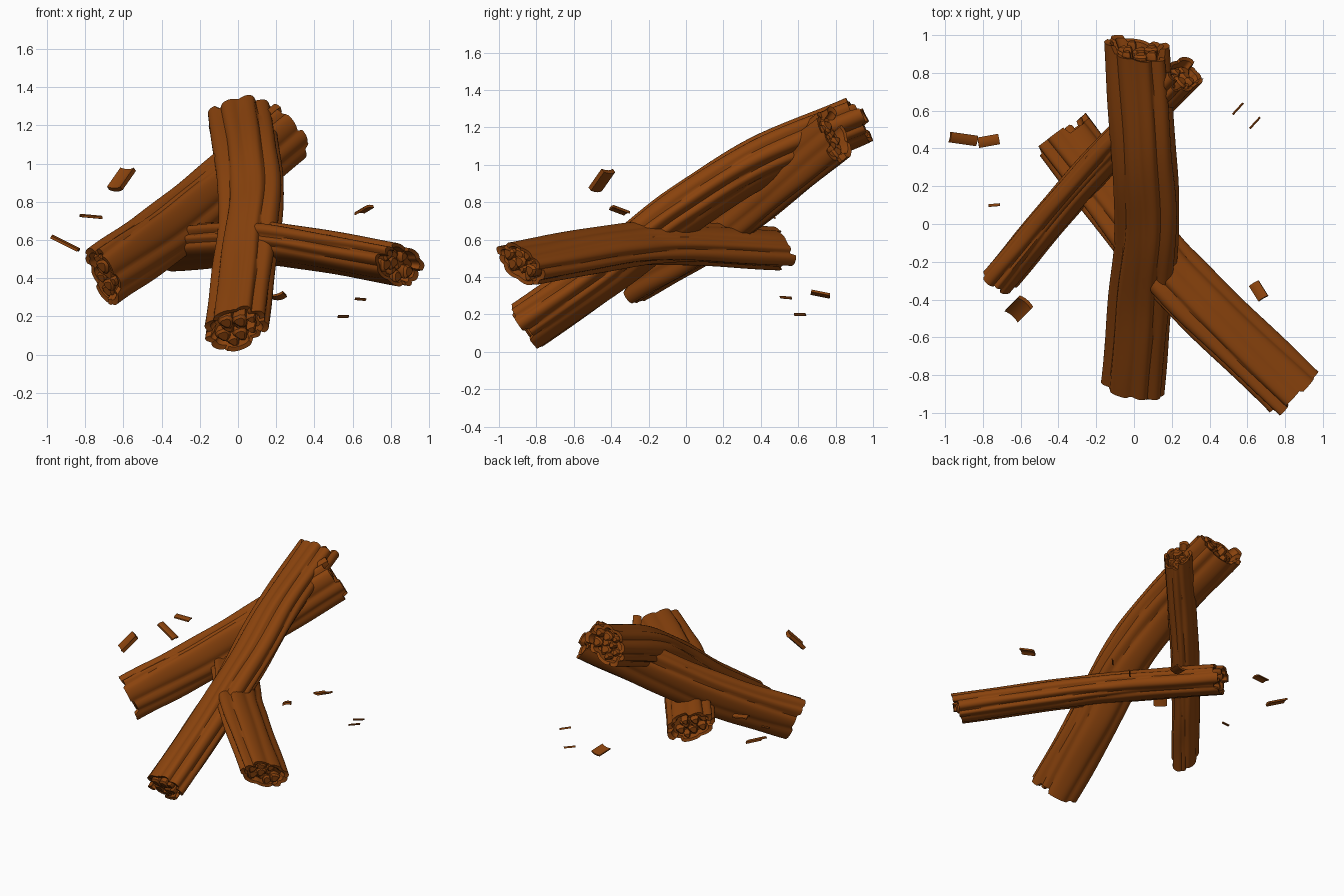
import bpy, bmesh, math, random
from mathutils import Vector

cube = bpy.data.objects.get("Cube")
if cube:
    bpy.data.objects.remove(cube, do_unlink=True)

bark = bpy.data.materials.new("bark_brown")
bark.use_nodes = True
BROWN = (0.255, 0.056, 0.004, 1)
bark.diffuse_color = BROWN
bark.node_tree.nodes["Principled BSDF"].inputs["Base Color"].default_value = BROWN
UP = Vector((0, 0, 1))
SIDES, RINGS = 80, 36


def make_object(name, bm, angle=40):
    bmesh.ops.recalc_face_normals(bm, faces=bm.faces)
    mesh = bpy.data.meshes.new(name)
    bm.to_mesh(mesh)
    bm.free()
    mesh.materials.append(bark)
    obj = bpy.data.objects.new(name, mesh)
    bpy.context.collection.objects.link(obj)
    bpy.ops.object.select_all(action='DESELECT')
    obj.select_set(True)
    bpy.context.view_layer.objects.active = obj
    bpy.ops.object.shade_smooth_by_angle(angle=math.radians(angle))


def spline(points, s):
    """Smooth curve through the points, s from 0 to 1."""
    p = [Vector(q) for q in points]
    p = [p[0] * 2 - p[1]] + p + [p[-1] * 2 - p[-2]]
    spans = len(p) - 3
    i = min(int(s * spans), spans - 1)
    u = s * spans - i
    a, b, c, d = p[i:i + 4]
    return (b * 2 + (c - a) * u + (a * 2 - b * 5 + c * 4 - d) * u * u
            + (b * 3 - a - c * 3 + d) * u ** 3) / 2


def frame(points, s, roll):
    """Position, direction, width axis and thickness axis along the log."""
    lo, hi = max(s - .01, 0), min(s + .01, 1)
    t = (spline(points, hi) - spline(points, lo)).normalized()
    w = t.cross(UP).normalized()
    n = w.cross(t)
    return (spline(points, s), t, w * math.cos(roll) + n * math.sin(roll),
            n * math.cos(roll) - w * math.sin(roll))


def bridge(bm, a, b):
    for k in range(len(a)):
        m = (k + 1) % len(a)
        bm.faces.new((a[k], a[m], b[m], b[k]))


def stub(bm, centre, t, w, n, radius, length):
    """Rounded splinter showing in a broken log end."""
    rings = []
    for along, scale in ((-.06, 1), (length - .012, 1), (length, .65)):
        rings.append([bm.verts.new(centre + t * along + (w * math.cos(a) + n * math.sin(a))
                      * radius * scale * (1 + .15 * math.sin(a * 3)))
                      for a in (math.tau * k / 12 for k in range(12))])
    bridge(bm, rings[0], rings[1])
    bridge(bm, rings[1], rings[2])
    bm.faces.new(rings[2])


def make_log(name, points, half_width, half_thick, roll, shear, seed):
    rng = random.Random(seed)
    lobes = 9
    grooves = [math.tau * (k + rng.uniform(-.25, .25)) / lobes for k in range(lobes)]
    depths = [rng.uniform(.08, .2) for _ in grooves]
    phases = [rng.uniform(0, math.tau) for _ in grooves]
    jag = [[rng.uniform(-.03, .03) for _ in grooves] for _ in range(2)]

    def radius(a, s):
        r = 1.04
        for g, d, p in zip(grooves, depths, phases):
            off = (a - g - .09 * math.sin(s * 5 + p) + math.pi) % math.tau - math.pi
            r -= d * math.exp(-abs(off / .16) ** 1.5)
        return r + .025 * math.sin(s * 14 + phases[0] + a) * math.sin(a * 2 + s * 6)

    def ring(bm, s, scale, push):
        c, t, w, n = frame(points, s, roll)
        verts = []
        for k in range(SIDES):
            a = math.tau * k / SIDES
            ca, sa = math.cos(a), math.sin(a)
            # slightly squared oval cross-section
            box = (abs(ca) ** 2.4 + abs(sa) ** 2.4) ** (-1 / 2.4)
            r = radius(a, s) * scale * box
            lobe = sum(g < a for g in grooves) % lobes
            slide = push - shear * s * ca * scale
            slide += jag[0][lobe] if s == 0 else jag[1][lobe] if s == 1 else 0
            verts.append(bm.verts.new(c + w * ca * r * half_width
                                      + n * sa * r * half_thick + t * slide))
        return verts

    bm = bmesh.new()
    rings = [ring(bm, i / RINGS, 1, 0) for i in range(RINGS + 1)]
    for a, b in zip(rings, rings[1:]):
        bridge(bm, a, b)
    # hollowed, splintered ends
    for s, outer, sign in ((0, rings[0], -1), (1, rings[-1], 1)):
        lip = ring(bm, s, .82, sign * -.005)
        hollow = ring(bm, s, .72, sign * -.05)
        bridge(bm, outer, lip)
        bridge(bm, lip, hollow)
        bm.faces.new(hollow)
        c, t, w, n = frame(points, s, roll)
        for k in range(9):
            a = k * 2.4
            reach = .66 * math.sqrt((k + .5) / 9)
            centre = (c + w * math.cos(a) * reach * half_width
                      + n * math.sin(a) * reach * half_thick
                      - t * shear * s * math.cos(a) * reach)
            stub(bm, centre, t * sign, w, n, rng.uniform(.022, .04), rng.uniform(-.03, .012))
    make_object(name, bm)


def make_chip(name, centre, length, width, thick):
    """Small curled flake of bark."""
    c, u, v = Vector(centre), Vector(length), Vector(width)
    n = u.cross(v).normalized()
    bm = bmesh.new()
    rows = []
    for i in range(7):
        f = i / 6 - .5
        curl = n * (.25 - f * f) * v.length * .5
        rows.append([bm.verts.new(c + v * f + u * e + curl + n * h * thick / 2)
                     for e, h in ((-.5, -1), (.5, -1), (.5, 1), (-.5, 1))])
    for a, b in zip(rows, rows[1:]):
        bridge(bm, a, b)
    bm.faces.new(rows[0])
    bm.faces.new(rows[-1])
    make_object(name, bm, 30)


# Three leaning logs
make_log("long_log", [(-.01, -.87, .13), (.03, -.4, .455), (.07, 0, .765),
                      (.05, .4, 1.02), (.01, .935, 1.245)], .172, .118, .43, .02, 3)
make_log("side_log", [(-.705, -.29, .41), (-.27, .23, .722), (.26, .785, 1.16)],
         .09, .16, .18, 0, 8)
make_log("cross_log", [(-.38, .48, .552), (.04, -.07, .583), (.32, -.38, .56),
                       (.845, -.885, .47)], .168, .1, .36, 0, 5)

# Loose bark flakes around the logs
CHIPS = [
    ((-.61, -.45, .92), (.07, .07, .1), (.07, -.06, 0), .025),
    ((.66, -.355, .755), (.05, -.08, .03), (.05, .03, .01), .014),
    ((.55, .61, .2), (.055, .06, 0), (.004, -.004, .012), .006),
    ((.64, .535, .29), (.055, .06, -.005), (.004, -.004, .012), .006),
    ((-.905, .45, .58), (.14, -.02, -.07), (.01, .055, 0), .014),
    ((-.77, .44, .72), (.11, .02, -.01), (-.01, .055, 0), .01),
    ((.21, .72, .31), (.02, .1, -.02), (.07, 0, .015), .012),
    ((-.74, .1, .5), (.06, .005, 0), (0, .015, 0), .008),
]
for i, chip in enumerate(CHIPS):
    make_chip(f"bark_chip_{i + 1}", *chip)
